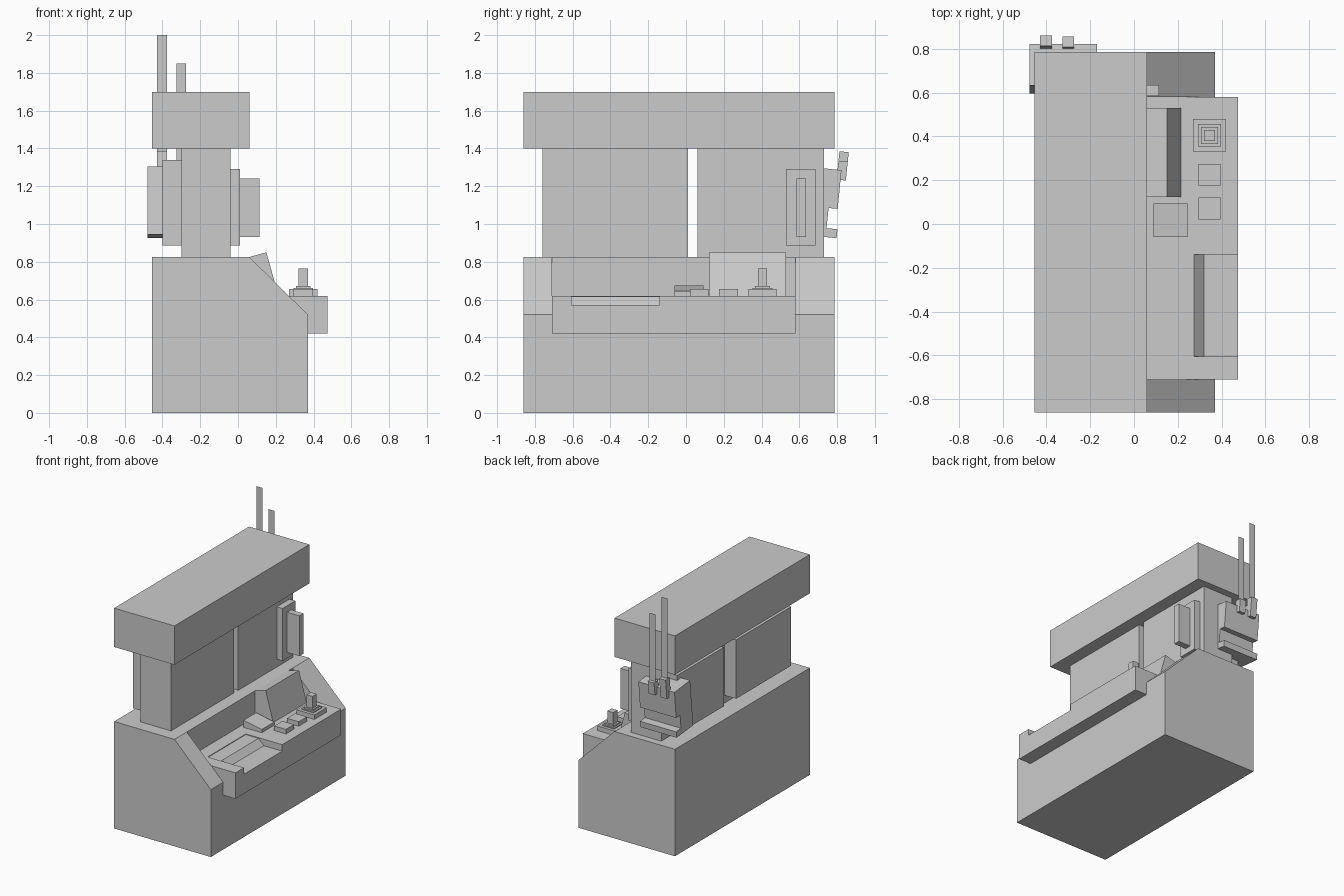
import bpy

if "Cube" in bpy.data.objects:
    bpy.data.objects.remove(bpy.data.objects["Cube"])


def prism(name, axis, profile, lo, hi):
    """Extrude a profile along x (profile is y,z) or along y (profile is x,z)."""
    put = (lambda p, t: (t, p[0], p[1])) if axis == 'x' else (lambda p, t: (p[0], t, p[1]))
    n = len(profile)
    verts = [put(p, t) for t in (lo, hi) for p in profile]
    faces = [tuple(range(n)), tuple(range(n, 2 * n))]
    faces += [(i, (i + 1) % n, n + (i + 1) % n, n + i) for i in range(n)]
    me = bpy.data.meshes.new(name)
    me.from_pydata(verts, [], faces)
    ob = bpy.data.objects.new(name, me)
    bpy.context.collection.objects.link(ob)
    # consistent outward normals
    bpy.context.view_layer.objects.active = ob
    ob.select_set(True)
    bpy.ops.object.mode_set(mode='EDIT')
    bpy.ops.mesh.select_all(action='SELECT')
    bpy.ops.mesh.normals_make_consistent(inside=False)
    bpy.ops.object.mode_set(mode='OBJECT')
    ob.select_set(False)
    return ob


def box(name, x0, x1, y0, y1, z0, z1):
    return prism(name, 'y', [(x0, z0), (x1, z0), (x1, z1), (x0, z1)], y0, y1)


def carve(ob, *bounds):
    """Cut a box out of an object."""
    cutter = box("cutter", *bounds)
    cutter.hide_render = True
    mod = ob.modifiers.new("cut", 'BOOLEAN')
    mod.operation = 'DIFFERENCE'
    mod.solver = 'EXACT'
    mod.object = cutter
    bpy.context.view_layer.objects.active = ob
    bpy.ops.object.modifier_apply(modifier=mod.name)
    bpy.data.objects.remove(cutter)


# Cabinet base with sloped cheeks and a recess for the console
base = prism("cabinet_base", 'y',
             [(-.455, 0), (.37, 0), (.37, .52), (.06, .825), (-.455, .825)], -.86, .785)
carve(base, .06, .6, -.71, .58, .615, 1)

# Console shelf with an open-fronted tray
console = box("console_shelf", .06, .475, -.71, .58, .42, .62)
carve(console, .165, .6, -.605, -.14, .57, .8)

# Roof
box("roof_block", -.455, .06, -.86, .785, 1.4, 1.7)

# Two upright cabinets, each with a raised back panel
for i, (y0, y1) in enumerate([(-.76, .01), (.06, .73)]):
    box(f"upright_cabinet_{i}", -.3, -.04, y0, y1, .825, 1.4)
    box(f"back_panel_{i}", -.4, -.3, y0 + .05, y1 - .05, .885, 1.34)

# Handset plate and grip on the front of the uprights
box("grip_plate", -.04, .01, .53, .685, .885, 1.29)
box("grip", .01, .115, .585, .635, .93, 1.24)

# Console fittings
prism("monitor", 'y', [(.06, .62), (.215, .62), (.15, .85), (.06, .825)], .123, .53)
prism("keypad", 'y', [(.09, .62), (.245, .62), (.245, .645), (.09, .675)], -.06, .093)
for i, y in enumerate((.07, .225)):
    box(f"button_{i}", .295, .395, y - .05, y + .05, .62, .655)
steps = [(.075, .62, .655), (.052, .655, .662), (.039, .662, .673), (.025, .673, .765)]
for i, (r, z0, z1) in enumerate(steps):
    box(f"joystick_{i}", .345 - r, .345 + r, .405 - r, .405 + r, z0, z1)

# Tilted radio bracket at the end wall
prism("radio_bracket", 'x',
      [(.595, .945), (.797, .925), (.802, .972), (.744, .978),
       (.755, 1.085), (.803, 1.08), (.823, 1.285), (.633, 1.305)], -.478, -.17)

# Aerials: a tilted clip and a flat blade each
for i, (x, clip_top, tip) in enumerate([(-.402, 1.385, 2.0), (-.3, 1.335, 1.85)]):
    lean = .1 * (clip_top - 1.23)
    prism(f"aerial_clip_{i}", 'x',
          [(.797, 1.235), (.846, 1.23), (.846 + lean, clip_top - .005),
           (.797 + lean, clip_top)], x - .027, x + .027)
    me = bpy.data.meshes.new(f"aerial_blade_{i}")
    y, r = .836, .026
    me.from_pydata([(x + r, y, clip_top - .03), (x - r, y, clip_top - .03),
                    (x - r, y, tip), (x + r, y, tip)], [], [(0, 1, 2, 3)])
    bpy.context.collection.objects.link(bpy.data.objects.new(me.name, me))
